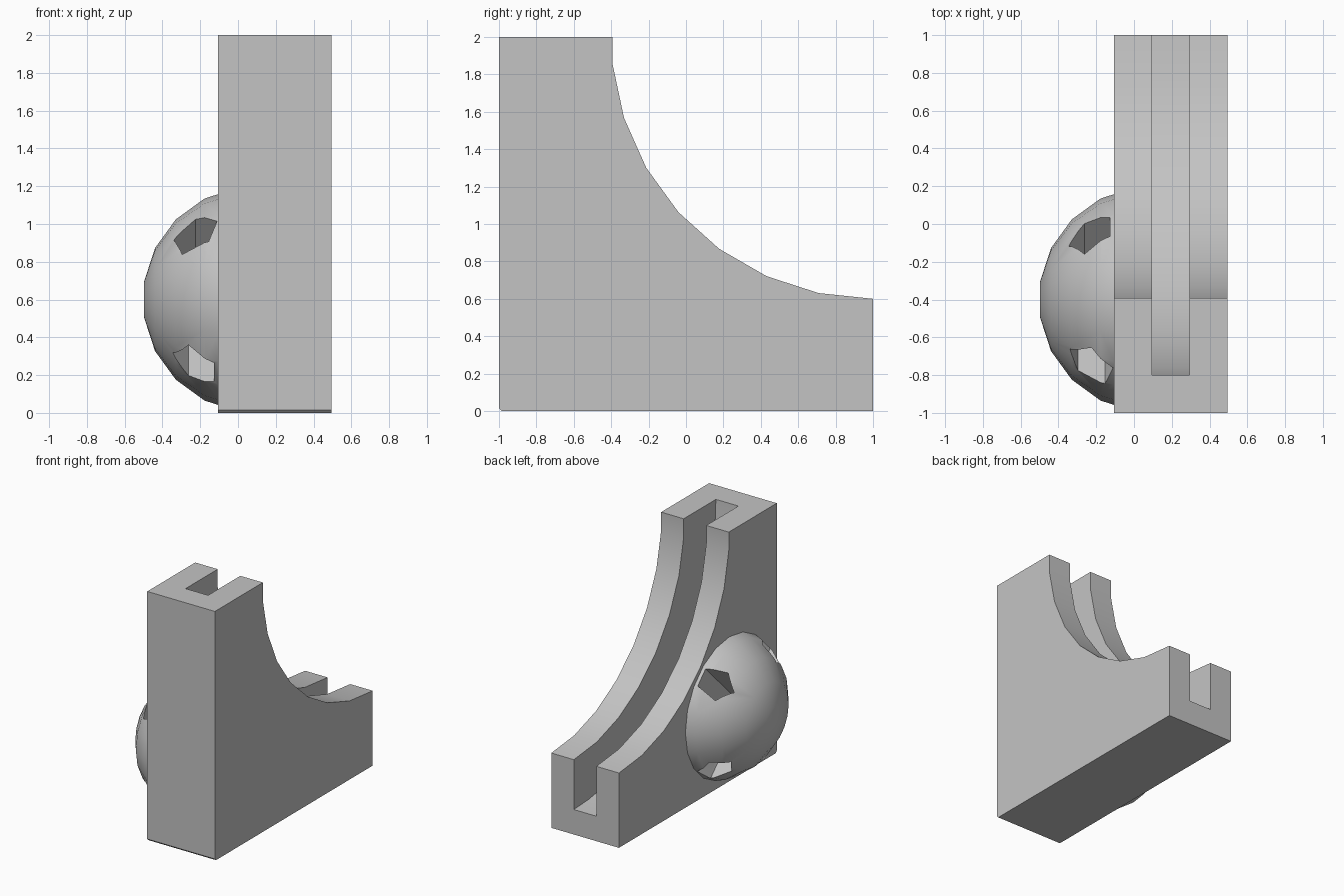
import bpy, bmesh
from math import sin, cos, radians, tau
from mathutils import Vector

if "Cube" in bpy.data.objects:
    bpy.data.objects.remove(bpy.data.objects["Cube"], do_unlink=True)

GREY = (0.55, 0.55, 0.55, 1)
grey = bpy.data.materials.new("plain grey")
grey.use_nodes = True
grey.diffuse_color = GREY
grey.node_tree.nodes["Principled BSDF"].inputs["Base Color"].default_value = GREY

SIDE = -0.105                      # flank carrying the dome
WIDTH = 0.6
DOME = Vector((0.095, -0.4, 0.6))  # centre of the dome's sphere


def loft(name, rings):
    """Closed solid through a row of matching rings."""
    bm = bmesh.new()
    loops = [[bm.verts.new(p) for p in ring] for ring in rings]
    for a, b in zip(loops, loops[1:]):
        for i in range(len(a)):
            bm.faces.new((a[i - 1], a[i], b[i], b[i - 1]))
    bm.faces.new(loops[0])
    bm.faces.new(loops[-1])
    bmesh.ops.recalc_face_normals(bm, faces=bm.faces)
    mesh = bpy.data.meshes.new(name)
    bm.to_mesh(mesh)
    bm.free()
    mesh.materials.append(grey)
    obj = bpy.data.objects.new(name, mesh)
    bpy.context.collection.objects.link(obj)
    return obj


def slab(name, outline, x, width):
    return loft(name, [[(x + w, y, z) for y, z in outline] for w in (0, width)])


def arc(radius, step, stop):
    """Arc about the upper back corner, from straight down towards the front."""
    return [(1 - radius * sin(radians(a)), 2 - radius * cos(radians(a)))
            for a in range(0, stop + 1, step)]


def activate(obj):
    bpy.ops.object.select_all(action="DESELECT")
    obj.select_set(True)
    bpy.context.view_layer.objects.active = obj


def cut(obj, cutter):
    cutter.hide_render = True
    mod = obj.modifiers.new("cut", "BOOLEAN")
    mod.operation = "DIFFERENCE"
    mod.solver = "EXACT"
    mod.object = cutter
    activate(obj)
    bpy.ops.object.modifier_apply(modifier=mod.name)
    bpy.data.objects.remove(cutter, do_unlink=True)


# Ramp block with a concave slope and a small chamfer at its front foot
slope = arc(1.4, 12, 84)
ramp = slab("ramp_block", slope + [(slope[-1][0], 2), (-1, 2), (-1, 0.015),
                                   (-0.985, 0), (1, 0)], SIDE, WIDTH)

# Groove following the slope
groove = arc(1.8, 6, 90) + [(-0.8, 2.2), (1.2, 2.2), (1.2, 0.2)]
cut(ramp, slab("groove_cutter", groove, SIDE + 0.2, 0.2))

# Dome on the flank: sphere rings with a flat cap, ending at the flank
profile = [(0.6 * cos(radians(a)), 0.6 * sin(radians(a))) for a in (9, 27, 45, 63)]
profile.append((DOME.x - SIDE, 0.558))
dome = loft("side_dome", [
    [DOME + Vector((-d, r * cos(tau * i / 20), r * sin(tau * i / 20))) for i in range(20)]
    for d, r in profile])

# Two crossing five-sided tunnels, drilled diagonally through the dome
middle = Vector((SIDE - 0.12, DOME.y, DOME.z))
rising = Vector((0, 1, 1)).normalized()
falling = Vector((0, -1, 1)).normalized()
left = Vector((-1, 0, 0))
for axis, apex, across in ((rising, left, falling), (falling, rising, left)):
    ring = [middle + 0.12 * (apex * cos(tau * i / 5) + across * sin(tau * i / 5))
            for i in range(5)]
    cut(dome, loft("tunnel_cutter", [[p + axis * s for p in ring] for s in (-0.8, 0.8)]))

for obj in (ramp, dome):
    activate(obj)
    bpy.ops.object.shade_smooth_by_angle(angle=radians(30))
